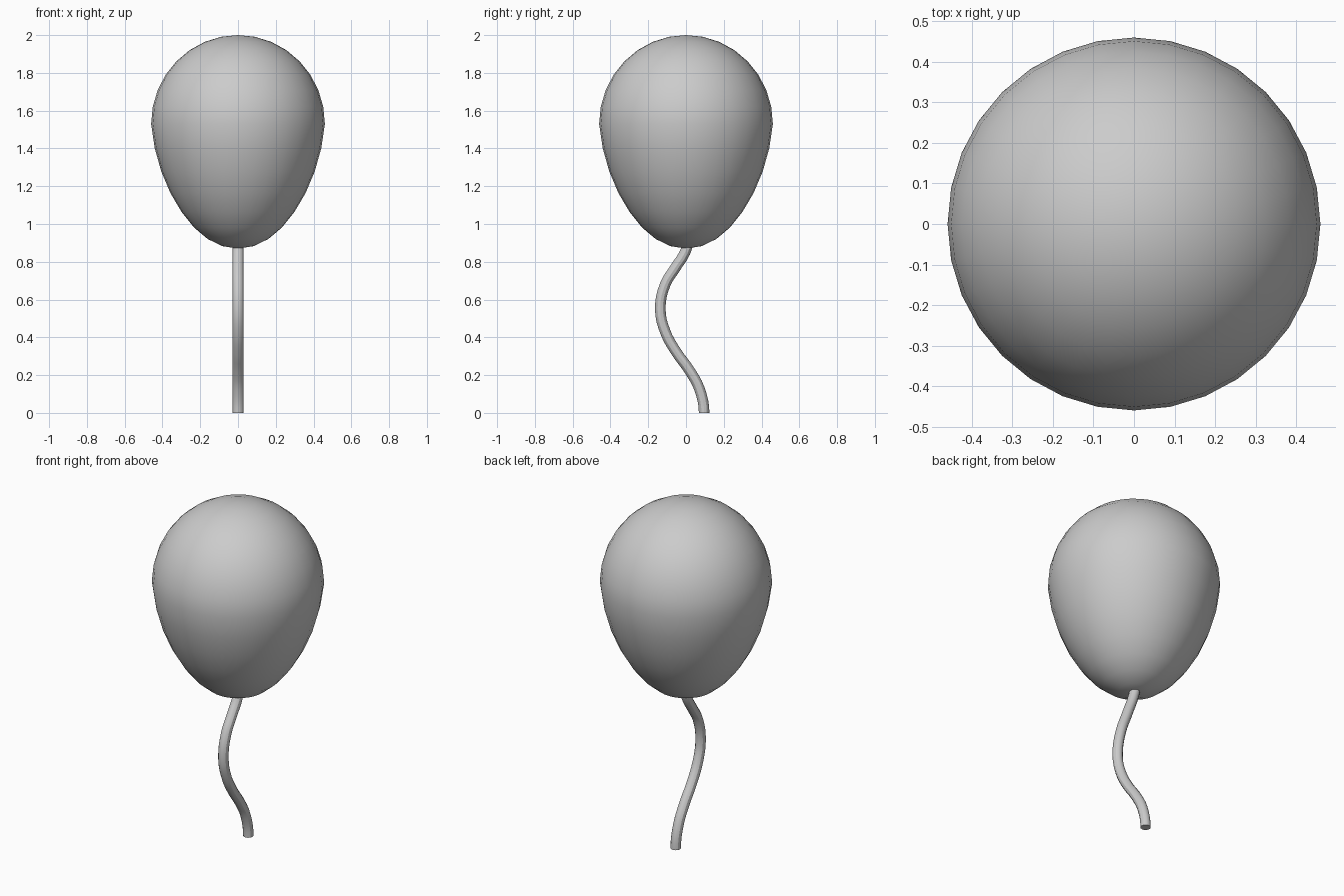
import bpy

if "Cube" in bpy.data.objects:
    bpy.data.objects.remove(bpy.data.objects["Cube"])

# Balloon: UV sphere reshaped into a tapering teardrop
R, MID, TOP, LOW = 0.46, 1.53, 0.47, 0.66
bpy.ops.mesh.primitive_uv_sphere_add(segments=32, ring_count=16, radius=1)
balloon = bpy.context.object
balloon.name = "balloon"
for v in balloon.data.vertices:
    h = v.co.z
    taper = 1.0 if h > 0 else 1 - 0.09 * min(1, -h * 1.3)
    v.co = (v.co.x * R * taper, v.co.y * R * taper,
            MID + h * (TOP if h > 0 else LOW))
bpy.ops.object.shade_smooth()

# String: round tube following a wavy path in the y-z plane
path = [(0.02, 0.93), (-0.005, 0.85), (-0.055, 0.77), (-0.11, 0.68),
        (-0.136, 0.55), (-0.11, 0.43), (-0.05, 0.32), (0.015, 0.23),
        (0.07, 0.13), (0.096, 0.0)]
curve = bpy.data.curves.new("string", 'CURVE')
curve.dimensions = '3D'
curve.bevel_depth = 0.028
curve.bevel_resolution = 4
curve.use_fill_caps = True
curve.resolution_u = 4
spline = curve.splines.new('BEZIER')
spline.bezier_points.add(len(path) - 1)
for p, (y, z) in zip(spline.bezier_points, path):
    p.co = (0, y, z)
    p.handle_left_type = p.handle_right_type = 'AUTO'

# Make the foot of the string meet the ground squarely
foot = spline.bezier_points[-1]
foot.handle_left_type = foot.handle_right_type = 'FREE'
foot.handle_left = (0, 0.096, 0.045)
foot.handle_right = (0, 0.096, -0.045)

string = bpy.data.objects.new("string", curve)
bpy.context.collection.objects.link(string)
bpy.ops.object.select_all(action='DESELECT')
string.select_set(True)
bpy.context.view_layer.objects.active = string
bpy.ops.object.convert(target='MESH')
bpy.ops.object.shade_smooth_by_angle()
